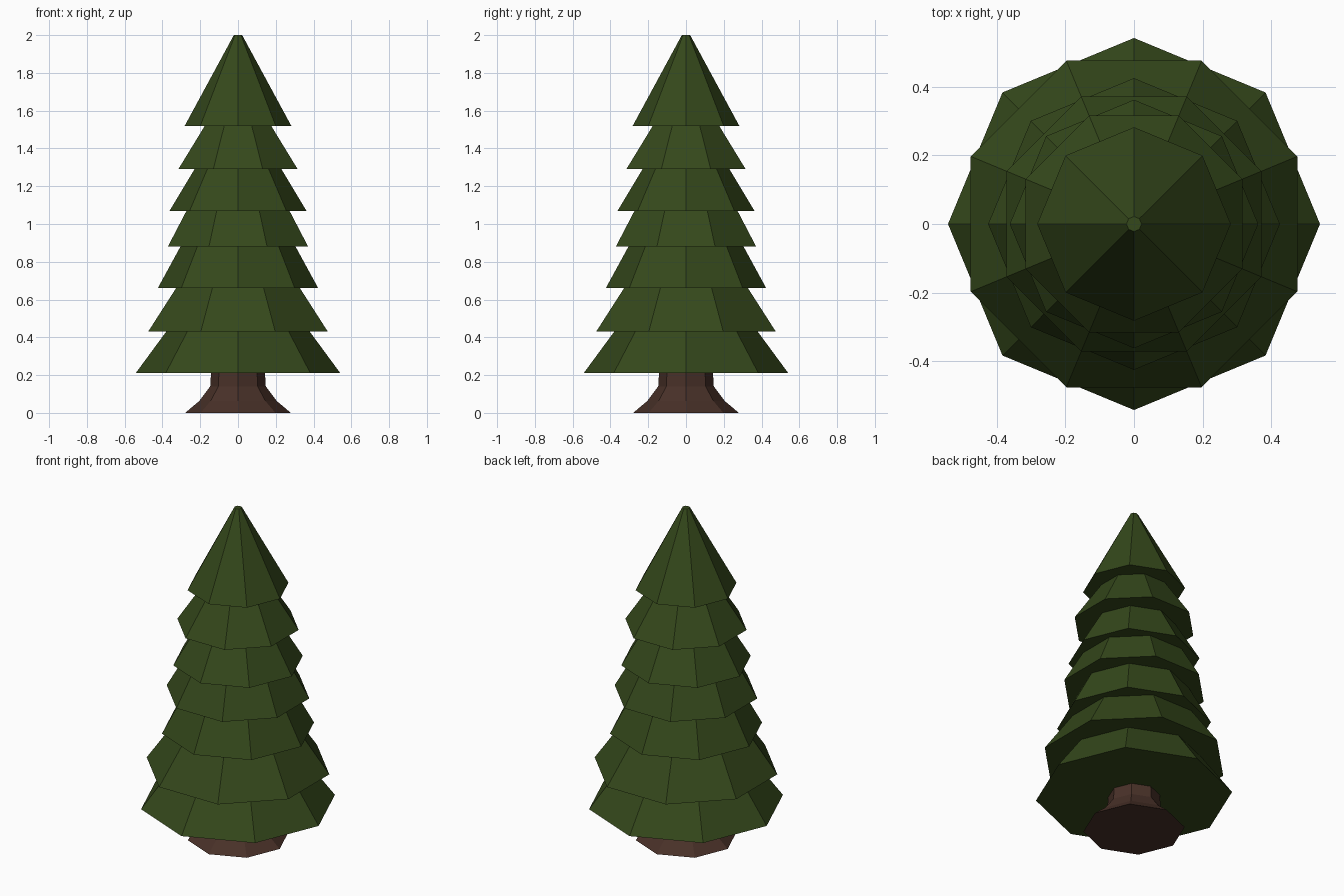
import bpy, bmesh, math

if "Cube" in bpy.data.objects:
    bpy.data.objects.remove(bpy.data.objects["Cube"])

SIDES = 8


def material(name, rgb):
    m = bpy.data.materials.new(name)
    m.diffuse_color = (*rgb, 1)
    m.use_nodes = True
    m.node_tree.nodes["Principled BSDF"].inputs["Base Color"].default_value = m.diffuse_color
    return m


def lathe(name, profile, turn, mat):
    """Flat-faced, capped eight-sided solid from (radius, z) points, bottom to top."""
    bm = bmesh.new()
    rings = []
    for r, z in profile:
        angles = [turn + 2 * math.pi * i / SIDES for i in range(SIDES)]
        rings.append([bm.verts.new((r * math.cos(a), r * math.sin(a), z)) for a in angles])
    for low, high in zip(rings, rings[1:]):
        for i in range(SIDES):
            j = (i + 1) % SIDES
            bm.faces.new((low[i], low[j], high[j], high[i]))
    bm.faces.new(rings[0][::-1])
    bm.faces.new(rings[-1])
    mesh = bpy.data.meshes.new(name)
    bm.to_mesh(mesh)
    bm.free()
    mesh.materials.append(mat)
    ob = bpy.data.objects.new(name, mesh)
    bpy.context.collection.objects.link(ob)
    return ob


green = material("needles", (0.035, 0.065, 0.011))
brown = material("bark", (0.065, 0.03, 0.021))

# Trunk with flared foot
lathe("trunk", [(0.28, 0), (0.205, 0.063), (0.147, 0.14), (0.143, 0.21)], 0, brown)

# Foliage tiers: bottom z, bottom radius, top radius; every other one turned half a side
tiers = [
    (0.21, 0.542, 0.38),
    (0.43, 0.515, 0.355),
    (0.66, 0.425, 0.305),
    (0.88, 0.402, 0.295),
    (1.07, 0.362, 0.23),
    (1.29, 0.342, 0.19),
    (1.52, 0.282, 0.022),
]
tops = [t[0] for t in tiers[1:]] + [2.0]
for n, ((z, r_low, r_high), top) in enumerate(zip(tiers, tops)):
    turn = math.pi / SIDES * (n % 2)
    lathe(f"foliage_tier_{n + 1}", [(r_low, z), (r_high, top)], turn, green)
